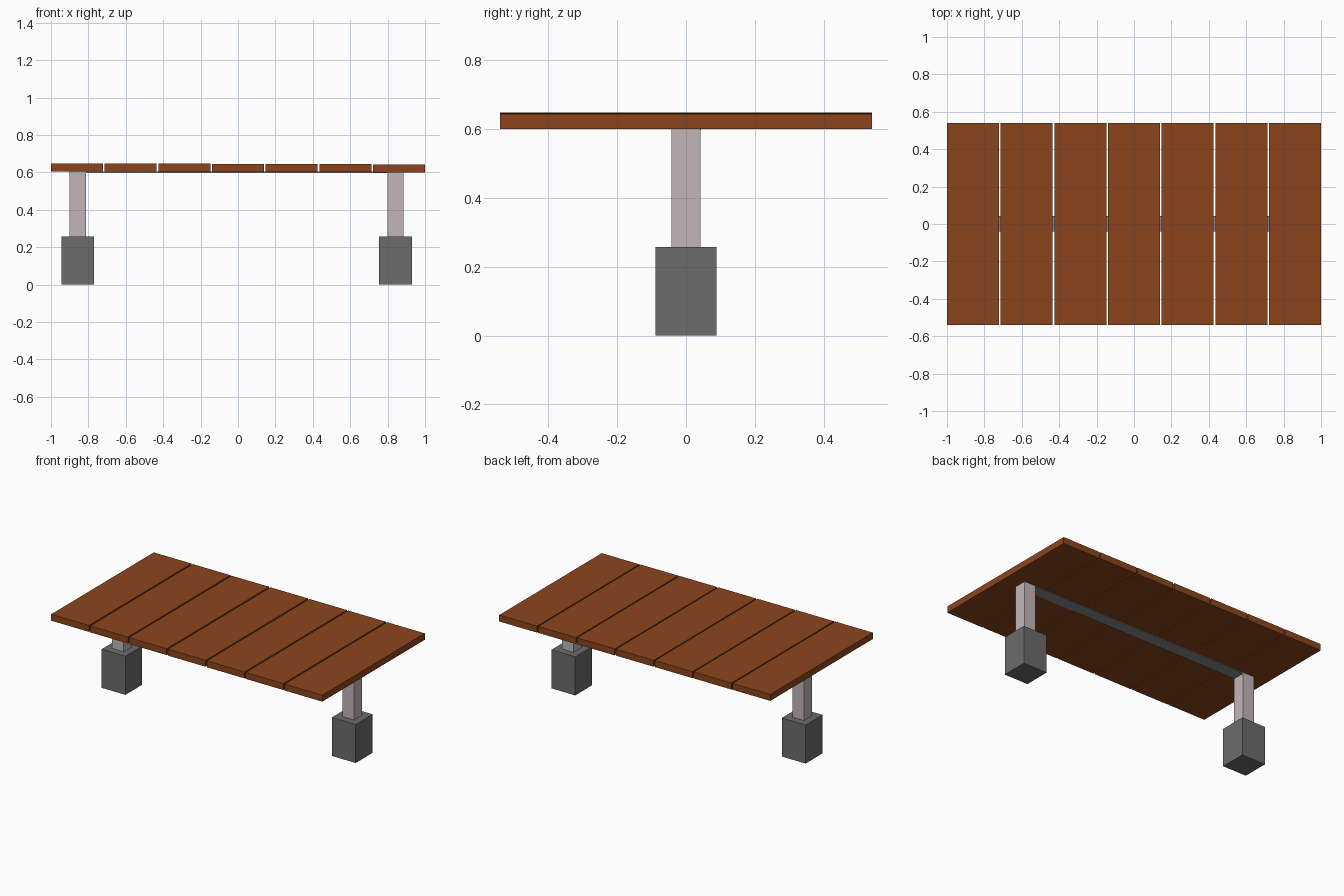
import bpy

if "Cube" in bpy.data.objects:
    bpy.data.objects.remove(bpy.data.objects["Cube"])


def material(name, rgb):
    m = bpy.data.materials.new(name)
    m.diffuse_color = (*rgb, 1.0)
    m.use_nodes = True
    m.node_tree.nodes["Principled BSDF"].inputs["Base Color"].default_value = m.diffuse_color
    return m


def box(name, x, y, z, mat):
    """Axis-aligned box from (min, max) ranges."""
    bpy.ops.mesh.primitive_cube_add(size=1)
    o = bpy.context.object
    o.name = name
    o.location = [(a + b) / 2 for a, b in (x, y, z)]
    o.scale = [b - a for a, b in (x, y, z)]
    bpy.ops.object.transform_apply(location=True, rotation=True, scale=True)
    o.data.materials.append(mat)
    return o


wood = material("wood", (0.26, 0.06, 0.012))
post_paint = material("post_paint", (0.54, 0.47, 0.48))
concrete = material("concrete", (0.15, 0.15, 0.15))
steel = material("steel", (0.25, 0.25, 0.26))

# Seven planks across the top, dropping very slightly towards the right
count, width = 7, 0.278
pitch = (2 - width) / (count - 1)
for i in range(count):
    x0 = -1 + i * pitch
    z0 = 0.605 - 0.005 * i / (count - 1)
    box(f"plank_{i + 1}", (x0, x0 + width), (-0.54, 0.54), (z0, z0 + 0.043), wood)

# Two footings with posts
for side, cx, top in (("left", -0.857, 0.606), ("right", 0.843, 0.601)):
    box(f"{side}_footing", (cx - 0.088, cx + 0.088), (-0.089, 0.089), (0, 0.257), concrete)
    box(f"{side}_post", (cx - 0.043, cx + 0.043), (-0.042, 0.042), (0.25, top), post_paint)

# Flat support bar between the posts, under the planks
box("support_bar", (-0.815, 0.801), (-0.04, 0.043), (0.597, 0.604), steel)
